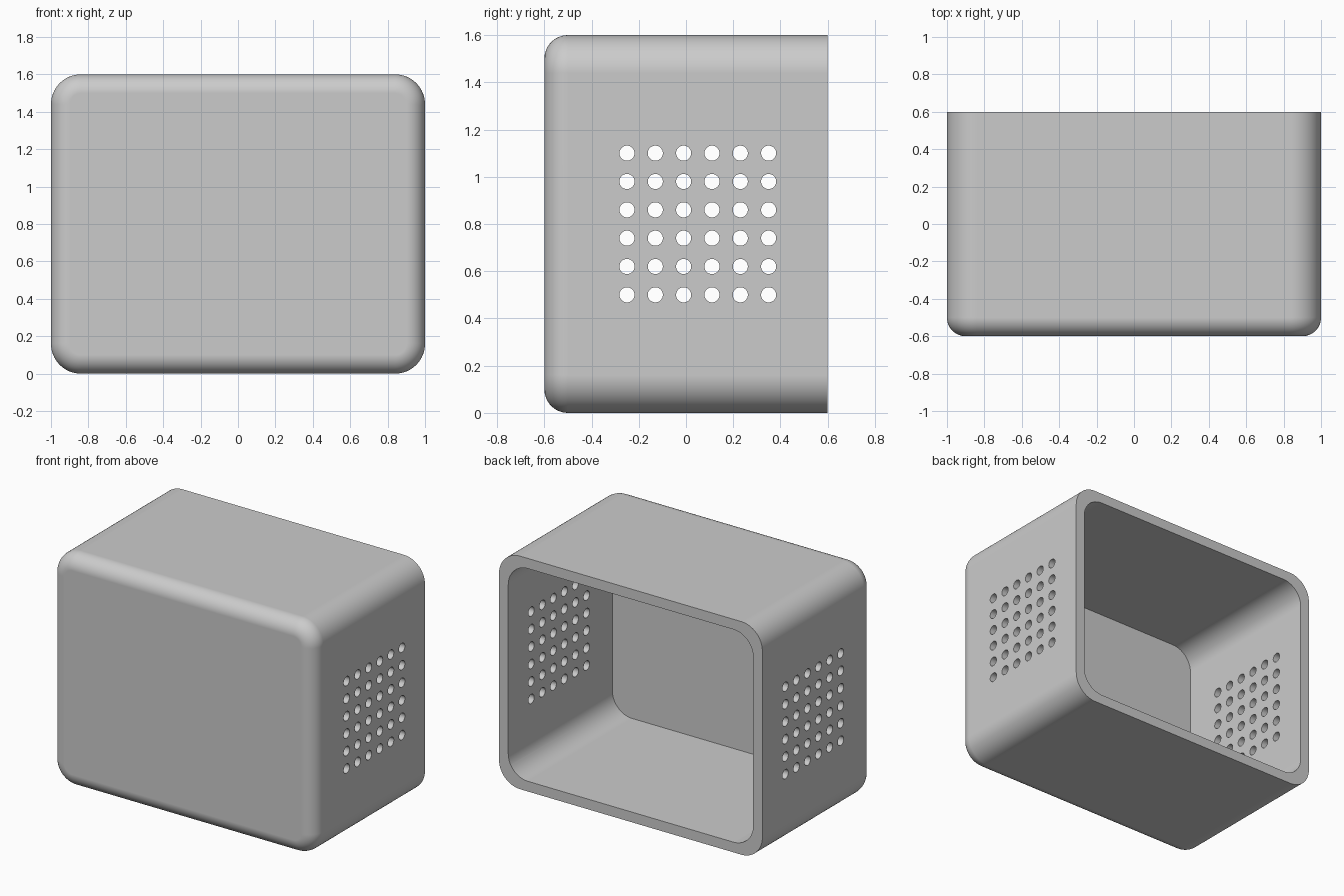
import bpy, bmesh
from mathutils import Matrix, Vector

cube = bpy.data.objects.get("Cube")
if cube:
    bpy.data.objects.remove(cube, do_unlink=True)

WIDTH, DEPTH, HEIGHT, WALL = 2.0, 1.2, 1.6, 0.07

grey = bpy.data.materials.new("light grey")
grey.use_nodes = True
colour = (0.6, 0.6, 0.6, 1)
grey.diffuse_color = colour
grey.node_tree.nodes["Principled BSDF"].inputs["Base Color"].default_value = colour


def make_object(name, bm):
    bmesh.ops.recalc_face_normals(bm, faces=bm.faces)
    mesh = bpy.data.meshes.new(name)
    bm.to_mesh(mesh)
    bm.free()
    mesh.materials.append(grey)
    obj = bpy.data.objects.new(name, mesh)
    bpy.context.collection.objects.link(obj)
    return obj


def rounded_box(name, size, centre, corner, front_fillet=0):
    """Box with rounded edges along y and an optional fillet round its front."""
    bm = bmesh.new()
    matrix = Matrix.Translation(centre) @ Matrix.Diagonal((*size, 1))
    bmesh.ops.create_cube(bm, size=1, matrix=matrix)
    along_y = [e for e in bm.edges
               if abs(e.verts[0].co.y - e.verts[1].co.y) > 0.1]
    bmesh.ops.bevel(bm, geom=along_y, offset=corner, segments=16,
                    profile=0.5, affect='EDGES')
    if front_fillet:
        front = min(v.co.y for v in bm.verts)
        rim = [e for e in bm.edges
               if all(abs(v.co.y - front) < 1e-4 for v in e.verts)]
        bmesh.ops.bevel(bm, geom=rim, offset=front_fillet, segments=12,
                        profile=0.5, affect='EDGES')
    return make_object(name, bm)


def cut(target, cutter):
    mod = target.modifiers.new("cut", 'BOOLEAN')
    mod.operation = 'DIFFERENCE'
    mod.solver = 'EXACT'
    mod.object = cutter
    bpy.context.view_layer.objects.active = target
    bpy.ops.object.modifier_apply(modifier=mod.name)
    bpy.data.objects.remove(cutter, do_unlink=True)


# Outer shell, closed at the front
housing = rounded_box("housing", (WIDTH, DEPTH, HEIGHT),
                      Vector((0, 0, HEIGHT / 2)), 0.16, 0.1)

# Cavity, open at the back
cavity = rounded_box("cavity_cutter",
                     (WIDTH - 2 * WALL, DEPTH, HEIGHT - 2 * WALL),
                     Vector((0, WALL, HEIGHT / 2)), 0.15)
cut(housing, cavity)

# Grid of vent holes through both side walls
bm = bmesh.new()
for row in range(6):
    for col in range(6):
        place = Matrix.Translation((0, -0.25 + 0.12 * col, 0.5 + 0.12 * row))
        bmesh.ops.create_cone(bm, cap_ends=True, segments=32, radius1=0.032,
                              radius2=0.032, depth=WIDTH + 0.4,
                              matrix=place @ Matrix.Rotation(1.570796, 4, 'Y'))
cut(housing, make_object("vent_cutter", bm))

# Smooth fillets, crisp rims
bpy.ops.object.select_all(action='DESELECT')
housing.select_set(True)
bpy.context.view_layer.objects.active = housing
bpy.ops.object.shade_smooth_by_angle(angle=0.6)
weighted = housing.modifiers.new("clean_shading", 'WEIGHTED_NORMAL')
weighted.keep_sharp = True
